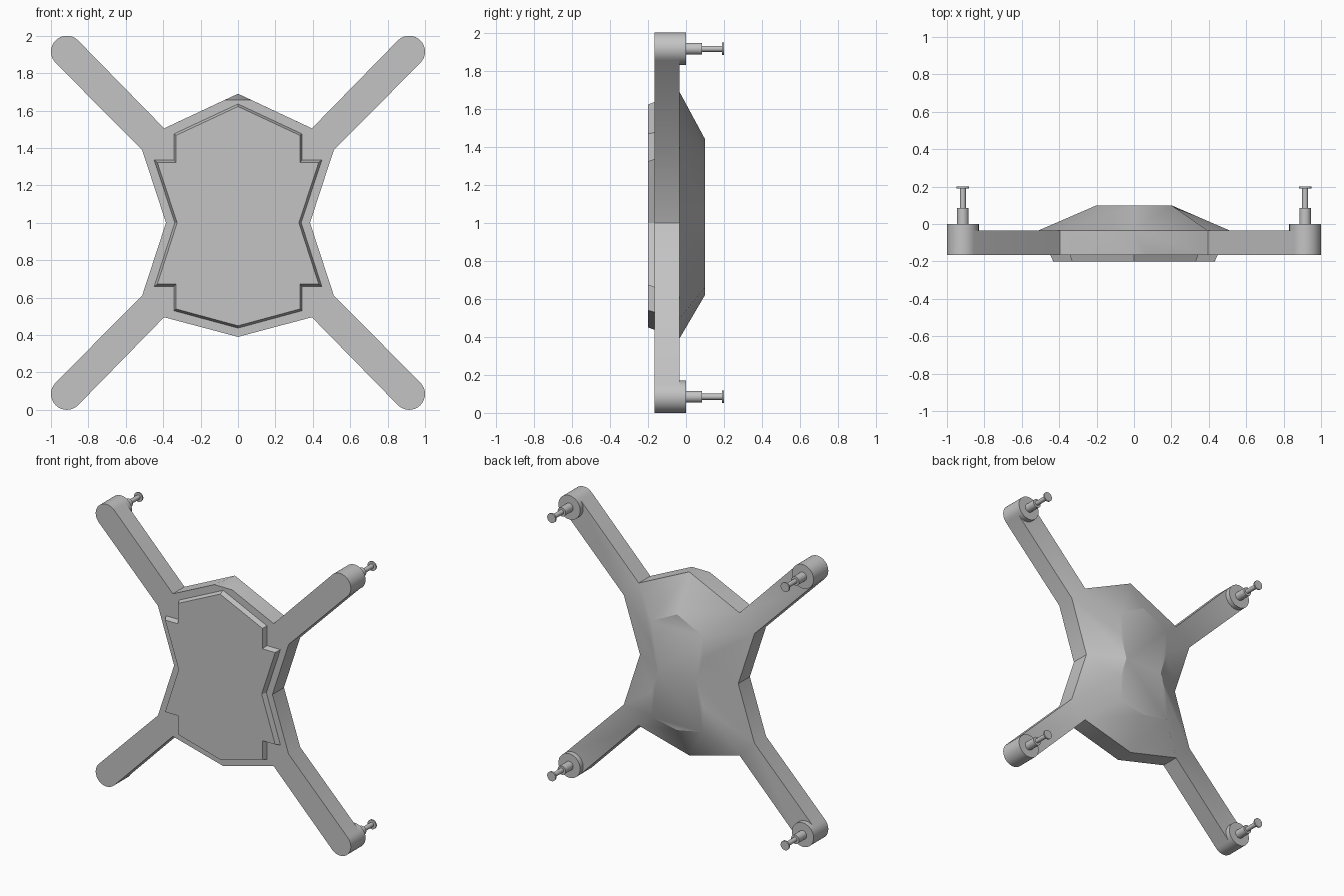
import bpy, bmesh, math
from mathutils import Matrix, Vector

cube = bpy.data.objects.get("Cube")
if cube:
    bpy.data.objects.remove(cube, do_unlink=True)

GREY = (0.55, 0.55, 0.55, 1)
grey = bpy.data.materials.new("plain_grey")
grey.use_nodes = True
grey.diffuse_color = GREY
grey.node_tree.nodes["Principled BSDF"].inputs["Base Color"].default_value = GREY

FRONT, BACK, DOME, PLATE = -0.165, -0.035, 0.1, -0.2
TIP, RADIUS = 0.915, 0.085


def finish(bm, name, angle=30):
    bmesh.ops.recalc_face_normals(bm, faces=bm.faces)
    mesh = bpy.data.meshes.new(name)
    bm.to_mesh(mesh)
    bm.free()
    mesh.materials.append(grey)
    obj = bpy.data.objects.new(name, mesh)
    bpy.context.collection.objects.link(obj)
    bpy.ops.object.select_all(action='DESELECT')
    bpy.context.view_layer.objects.active = obj
    obj.select_set(True)
    bpy.ops.object.shade_smooth_by_angle(angle=math.radians(angle))
    return obj


def mirrored(half):
    """Close a right-hand outline, running top to bottom, across x = 0."""
    return half + [(-x, z) for x, z in reversed(half[1:-1])]


def inset(points, d):
    """Move every edge of a clockwise outline inward by d."""
    result = []
    for i, p in enumerate(points):
        p = Vector(p)
        a = (p - Vector(points[i - 1])).normalized()
        b = (Vector(points[(i + 1) % len(points)]) - p).normalized()
        na, nb = Vector((a.y, -a.x)), Vector((b.y, -b.x))
        result.append(p + (na + nb) * d / (1 + na.dot(nb)))
    return result


# Frame: waisted body with four round-ended arms and a faceted rear dome
outer = mirrored([(0, 1.69), (0.395, 1.505), (0.512, 1.388), (0.385, 1),
                  (0.512, 0.612), (0.395, 0.495), (0, 0.39)])
inner = mirrored([(0, 1.44), (0.2, 1.34), (0.2, 1.17), (0.15, 1),
                  (0.2, 0.84), (0.2, 0.66), (0, 0.62)])
bm = bmesh.new()


def ring(points, y):
    return [bm.verts.new((x, y, z)) for x, z in points]


root, crown = ring(outer, BACK), ring(inner, DOME)
bm.faces.new(crown)
rim = []
for i, v in enumerate(root):
    n = (i + 1) % len(root)
    bm.faces.new((v, root[n], crown[n], crown[i]))
    rim.append(v)
    mid = (v.co + root[n].co) / 2
    if (v.co - root[n].co).length < 0.2:
        sx, sz = math.copysign(1, mid.x), math.copysign(1, mid.z - 1)
        heading = math.atan2(sz, sx)
        arc = []
        for k in range(17):
            t = heading + math.pi / 2 - math.pi * k / 16
            arc.append((sx * TIP + RADIUS * math.cos(t),
                        1 + sz * TIP + RADIUS * math.sin(t)))
        arm = ring(arc, BACK)
        bm.faces.new([v] + arm + [root[n]])
        rim += arm
face = [bm.verts.new((v.co.x, FRONT, v.co.z)) for v in rim]
for i in range(1, len(rim) - 1):
    bm.faces.new((rim[i], rim[i + 1], face[i + 1], face[i]))
# Sloped notch at the top of the front
right = face[0]
right.co = (0.07, FRONT, 1.657)
left = bm.verts.new((-0.07, FRONT, 1.657))
bm.faces.new((rim[0], rim[1], face[1], right))
bm.faces.new((rim[-1], rim[0], left, face[-1]))
bm.faces.new((rim[0], right, left))
bm.faces.new(face + [left])
finish(bm, "frame")

# Front cover plate with slightly drafted walls
cover = mirrored([(0, 1.635), (0.343, 1.475), (0.343, 1.335), (0.448, 1.335),
                  (0.338, 1), (0.448, 0.66), (0.343, 0.66), (0.343, 0.53),
                  (0, 0.437)])
bm = bmesh.new()
base, top = ring(cover, FRONT), ring(inset(cover, 0.012), PLATE)
bm.faces.new(top)
for i in range(len(base)):
    bm.faces.new((base[i - 1], base[i], top[i], top[i - 1]))
finish(bm, "front_cover", 20)


# Motors: hub, shaft, pin and end cap on each arm tip
def cylinder(name, x, z, y0, y1, radius):
    bm = bmesh.new()
    place = (Matrix.Translation((x, (y0 + y1) / 2, z))
             @ Matrix.Rotation(math.pi / 2, 4, 'X'))
    bmesh.ops.create_cone(bm, cap_ends=True, segments=32, radius1=radius,
                          radius2=radius, depth=y1 - y0, matrix=place)
    finish(bm, name)


for side, sx in (("left", 1), ("right", -1)):
    for level, sz in (("upper", 1), ("lower", -1)):
        x, z = sx * TIP, 1 + sz * TIP
        tag = level + "_" + side + "_"
        cylinder(tag + "motor_hub", x, z, BACK, 0, RADIUS)
        cylinder(tag + "motor_shaft", x, z, 0, 0.085, 0.031)
        cylinder(tag + "motor_pin", x, z, 0.085, 0.19, 0.016)
        cylinder(tag + "pin_cap", x, z, 0.19, 0.2, 0.033)
